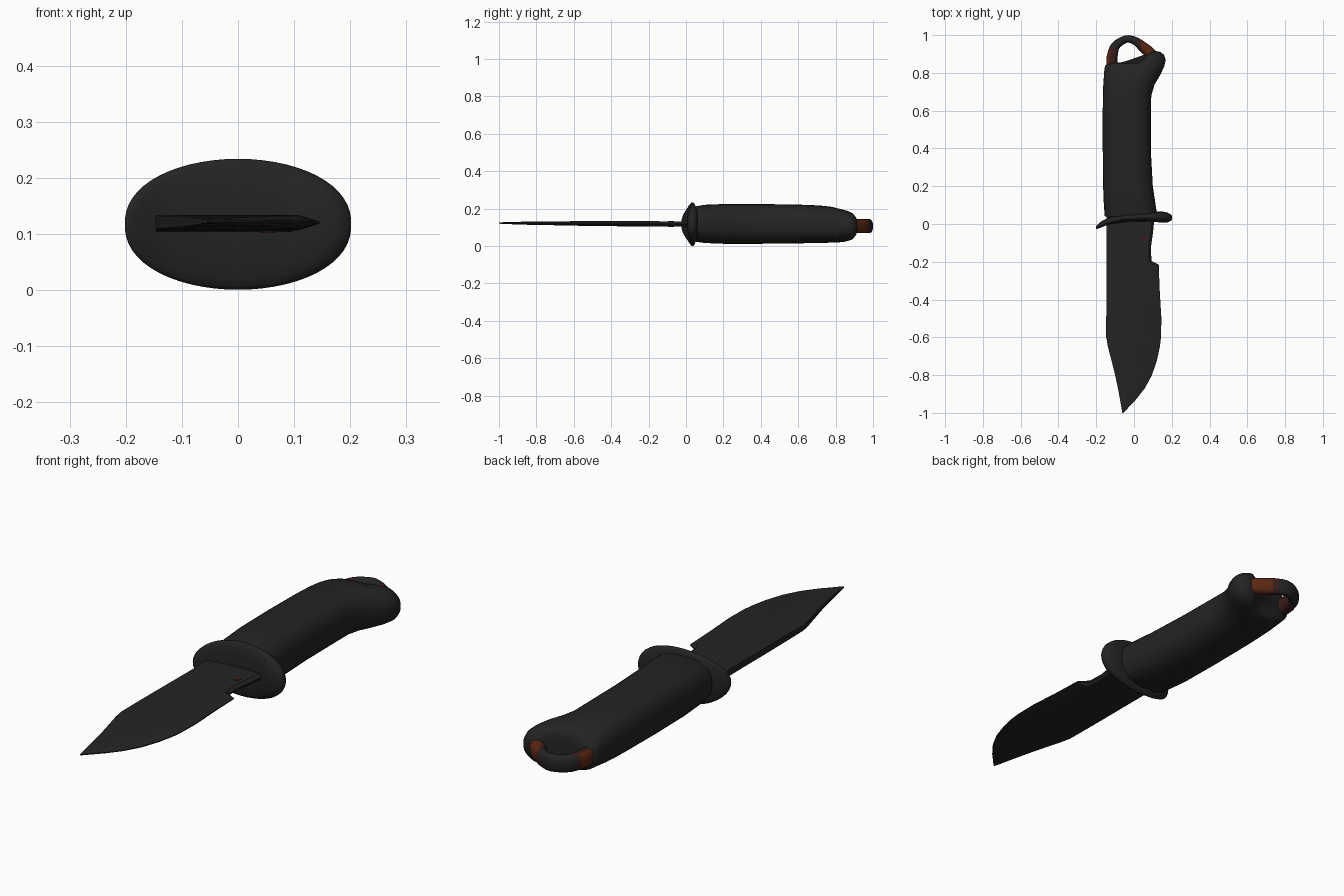
import bpy, math
from mathutils import Vector

if "Cube" in bpy.data.objects:
    bpy.data.objects.remove(bpy.data.objects["Cube"])


def material(name, rgb):
    m = bpy.data.materials.new(name)
    m.diffuse_color = (*rgb, 1)
    m.use_nodes = True
    m.node_tree.nodes["Principled BSDF"].inputs["Base Color"].default_value = m.diffuse_color
    return m


BLACK = material("matte black", (0.017, 0.017, 0.017))
STEEL = material("dark steel", (0.0175, 0.0175, 0.0175))
RUST = material("rust brown", (0.10, 0.02, 0.006))
MAROON = material("dark maroon", (0.04, 0.012, 0.011))


def loft(name, rings, mats, angle=40, rule=None):
    """Skin a list of equal-length point rings and cap both ends."""
    n = len(rings[0])
    verts = [p for r in rings for p in r]
    faces = [tuple(reversed(range(n))),
             tuple(range((len(rings) - 1) * n, len(rings) * n))]
    for i in range(len(rings) - 1):
        for j in range(n):
            k = (j + 1) % n
            faces.append((i * n + j, i * n + k, (i + 1) * n + k, (i + 1) * n + j))
    me = bpy.data.meshes.new(name)
    me.from_pydata(verts, [], faces)
    for m in mats:
        me.materials.append(m)
    ob = bpy.data.objects.new(name, me)
    bpy.context.collection.objects.link(ob)
    bpy.context.view_layer.objects.active = ob
    bpy.ops.object.mode_set(mode='EDIT')
    bpy.ops.mesh.select_all(action='SELECT')
    bpy.ops.mesh.normals_make_consistent(inside=False)
    bpy.ops.object.mode_set(mode='OBJECT')
    if rule:
        for f in me.polygons:
            f.material_index = rule(f.center, f.normal)
    me.shade_smooth()
    me.set_sharp_from_angle(angle=math.radians(angle))
    return ob


def oval(n, power):
    """Unit superellipse points."""
    pts = []
    for i in range(n):
        a = 2 * math.pi * (i + 0.5) / n
        c, s = math.cos(a), math.sin(a)
        pts.append((math.copysign(abs(c) ** (2 / power), c),
                    math.copysign(abs(s) ** (2 / power), s)))
    return pts


def interp(table, x):
    for (x0, v0), (x1, v1) in zip(table, table[1:]):
        if x <= x1:
            return v0 + (v1 - v0) * max(0, (x - x0) / (x1 - x0))
    return table[-1][1]


# Blade: y, spine x, edge x, half thickness
blade = [(0.05, -.145, .11, .014), (-.05, -.145, .10, .014), (-.12, -.145, .09, .014),
         (-.195, -.145, .092, .014), (-.215, -.145, .131, .014), (-.35, -.146, .136, .014),
         (-.5, -.147, .145, .013), (-.6, -.147, .143, .012), (-.65, -.138, .137, .011),
         (-.72, -.12, .122, .010), (-.8, -.10, .095, .009), (-.87, -.085, .057, .008),
         (-.93, -.074, .010, .006), (-.97, -.067, -.028, .005), (-1.0, -.062, -.056, .003)]
rings = []
for y, xl, xr, t in blade:
    zc = 0.118 - 0.005 * y
    w = min(0.035, 0.3 * (xr - xl)) if y < -.2 else 0.012
    rings.append([(xl, y, zc - t), (xr - w, y, zc - t), (xr, y, zc - .002),
                  (xr, y, zc + .002), (xr - w, y, zc + t), (xl, y, zc + t)])
loft("blade", rings, [STEEL], 25)

# Small stained spot on both sides of the blade
for side, z in (("upper", .1325), ("lower", .1035)):
    loft(f"blade_spot_{side}",
         [[(.053 + .014 * c, -.08 + .016 * s, z + dz) for c, s in oval(14, 2)]
          for dz in (-.0015, .0015)], [MAROON])

# Guard: curved oval plate, skinned from left to right
bend = [(-.2, -.018), (-.17, .0), (-.13, .017), (-.05, .032), (.03, .036),
        (.11, .038), (.17, .035), (.2, .033)]
half = [(-.2, .015), (-.1, .02), (.05, .022), (.15, .03), (.2, .024)]
rings = []
N = 28
for i in range(N + 1):
    a = math.pi * (0.015 + 0.97 * i / N)
    x = -0.202 * math.cos(a)
    h = 0.1175 * math.sin(a) ** 0.9
    t = interp(half, x) * min(1, 0.35 + math.sin(a) * 1.3)
    rings.append([(x, interp(bend, x) + t * c, .1175 + h * s) for c, s in oval(24, 2.4)])
loft("guard", rings, [BLACK], 50)

# Handle: left x, left y, right x, right y, bottom z, top z
handle = [(-.155, .04, .125, .04, .025, .21), (-.16, .10, .115, .10, .016, .221),
          (-.164, .2, .1, .2, .012, .225), (-.166, .4, .09, .38, .012, .225),
          (-.166, .6, .09, .6, .014, .222), (-.165, .68, .092, .68, .016, .219),
          (-.163, .74, .11, .74, .017, .215), (-.16, .78, .14, .79, .018, .21),
          (-.158, .81, .161, .835, .019, .202), (-.155, .832, .168, .868, .021, .194),
          (-.148, .845, .16, .895, .03, .182), (-.13, .852, .14, .911, .05, .162),
          (-.09, .854, .115, .916, .075, .135)]
rings = []
for xl, yl, xr, yr, zb, zt in handle:
    ring = []
    for c, s in oval(36, 2.5):
        x = (xl + xr) / 2 + c * (xr - xl) / 2
        f = min(1, max(0, (x - .02) / .08))       # heel swells only on the right
        f = f * f * (3 - 2 * f)
        ring.append((x, yl + (yr - yl) * f, (zb + zt) / 2 + s * (zt - zb) / 2))
    rings.append(ring)
loft("handle", rings, [BLACK], 50)

# Lanyard loop: x, y, half width along a smoothed path
path = [(-.105, .80, .03), (-.116, .85, .03), (-.115, .89, .029), (-.096, .945, .024),
        (-.04, .979, .020), (.01, .967, .022), (.05, .935, .028), (.085, .905, .03),
        (.11, .87, .03)]
P = [Vector(p) for p in path]
P = [2 * P[0] - P[1]] + P + [2 * P[-1] - P[-2]]
samples = []
for i in range(1, len(P) - 2):
    for k in range(5):
        t = k / 5
        a, b, c, d = P[i - 1:i + 3]
        samples.append(0.5 * (2 * b + (c - a) * t + (2 * a - 5 * b + 4 * c - d) * t * t
                              + (3 * b - a - 3 * c + d) * t ** 3))
rings = []
for i, p in enumerate(samples):
    q = samples[min(i + 1, len(samples) - 1)] - samples[max(i - 1, 0)]
    nrm = Vector((-q.y, q.x)).normalized()
    rings.append([(p.x + nrm.x * c * p.z, p.y + nrm.y * c * p.z, .107 + .037 * s)
                  for c, s in oval(18, 2.5)])


def loop_colour(c, n):
    if c.x > .04 and c.y > .885:
        return 1
    if c.x > .02 and c.y > .93:
        return 2
    if c.x < -.08 and c.y < .935:
        return 1 if n.x < -.5 and c.y < .92 else 2
    return 0


loft("lanyard_loop", rings, [BLACK, RUST, MAROON], 50, loop_colour)
